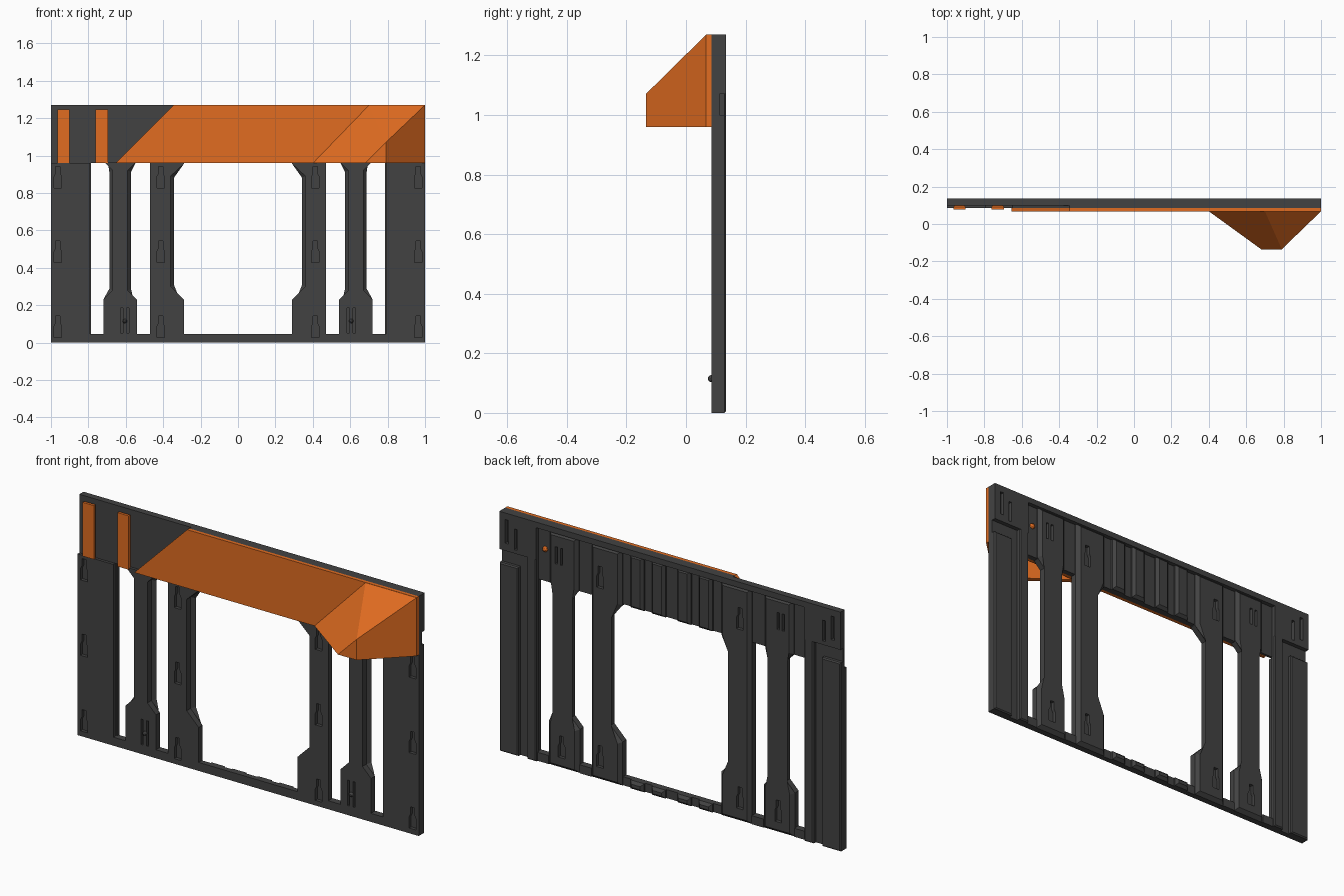
import bpy, bmesh
from mathutils import Vector

if "Cube" in bpy.data.objects:
    bpy.data.objects.remove(bpy.data.objects["Cube"])


def material(name, rgb):
    m = bpy.data.materials.new(name)
    m.diffuse_color = (*rgb, 1)
    m.use_nodes = True
    m.node_tree.nodes["Principled BSDF"].inputs["Base Color"].default_value = m.diffuse_color
    return m


DARK = material("dark_plastic", (0.055, 0.055, 0.055))
ORANGE = material("orange_plastic", (0.75, 0.15, 0.015))
FRONT, BAND, BASE, BACK = 0.085, 0.10, 0.113, 0.135   # y levels of the panel


def finish(name, bm, mat):
    bmesh.ops.recalc_face_normals(bm, faces=bm.faces)
    me = bpy.data.meshes.new(name)
    bm.to_mesh(me)
    bm.free()
    me.materials.append(mat)
    ob = bpy.data.objects.new(name, me)
    bpy.context.collection.objects.link(ob)
    return ob


def add_prism(bm, pts, y0, y1):
    n = len(pts)
    a = [bm.verts.new((x, y0, z)) for x, z in pts]
    b = [bm.verts.new((x, y1, z)) for x, z in pts]
    bm.faces.new(a)
    bm.faces.new(b[::-1])
    for i in range(n):
        j = (i + 1) % n
        bm.faces.new((a[i], b[i], b[j], a[j]))
    return b


def prism(name, pts, y0, y1, chamfer=0, mat=DARK):
    """Extrude an x-z outline along y, optionally chamfering the back rim."""
    bm = bmesh.new()
    back = set(add_prism(bm, pts, y0, y1))
    if chamfer:
        rim = [e for e in bm.edges if set(e.verts) <= back]
        bmesh.ops.bevel(bm, geom=rim, offset=chamfer, segments=1, affect='EDGES')
    return finish(name, bm, mat)


def rect(x0, x1, z0, z1):
    return [(x0, z0), (x1, z0), (x1, z1), (x0, z1)]


def keyhole(x, z):
    w, n = 0.02, 0.012
    return [(x - w, z), (x + w, z), (x + w, z + .06), (x + n, z + .075),
            (x + n, z + .115), (x - n, z + .115), (x - n, z + .075), (x - w, z + .06)]


def cut(ob, outlines, y0, y1):
    """Sink recesses with the given outlines into an object."""
    bm = bmesh.new()
    for pts in outlines:
        add_prism(bm, pts, y0, y1)
    cutter = finish("cutter", bm, DARK)
    cutter.hide_render = True
    mod = ob.modifiers.new("recess", 'BOOLEAN')
    mod.operation, mod.solver, mod.object = 'DIFFERENCE', 'EXACT', cutter
    bpy.context.view_layer.objects.active = ob
    bpy.ops.object.modifier_apply(modifier=mod.name)
    bpy.data.objects.remove(cutter)


def narrow_leg(top):
    return [(.54, 0), (.72, 0), (.72, .23), (.67, .28), (.67, .92), (.715, .965),
            (.715, top), (.545, top), (.545, .965), (.59, .92), (.59, .28), (.54, .23)]


def inner_leg(top):
    return [(.29, 0), (.47, 0), (.47, top), (.29, top), (.29, .955),
            (.36, .89), (.36, .30), (.29, .23)]


KEY_Z = (.027, .427, .827)

for s, side in ((-1, "left"), (1, "right")):
    def flip(pts):
        return [(s * x, z) for x, z in pts]

    # outer post: front plate, two back ribs and the upper corner block
    post = prism(f"outer_post_{side}", flip(rect(.79, 1, 0, .96)), FRONT, BASE)
    cut(post, [keyhole(s * .963, z) for z in KEY_Z], FRONT - .02, FRONT + .018)
    prism(f"outer_rib_{side}", flip(rect(.89, 1, 0, 1.0)), BASE - .005, BACK, .006)
    prism(f"post_rib_{side}", flip(rect(.785, .84, 0, 1.08)), BASE - .005, BACK, .006)
    corner = prism(f"corner_block_{side}", flip(rect(.785, 1, 1.07, 1.245)), BASE - .005, BACK)
    cut(corner, [flip(rect(.945, .965, 1.11, 1.235)), flip(rect(.895, .912, 1.09, 1.2))],
        BASE + .002, BACK + .02)

    # narrow leg with clip slots and snap bump
    leg = prism(f"narrow_leg_{side}", flip(narrow_leg(.966))[:], FRONT + 0, BASE)
    slots = [rect(s * .605 + d - .006, s * .605 + d + .006, .05, .185) for d in (-.016, .016)]
    cut(leg, slots, FRONT - .02, FRONT + .018)
    back = prism(f"narrow_leg_back_{side}", flip(narrow_leg(1.245)), BASE - .005, BACK, .018)
    cut(back, [keyhole(s * .635, .06), rect(s * .65 - .022, s * .65 - .008, 1.08, 1.17),
               rect(s * .65 + .008, s * .65 + .022, 1.08, 1.17)], BASE + .004, BACK + .02)
    bm = bmesh.new()
    bmesh.ops.create_icosphere(bm, subdivisions=2, radius=.012)
    bmesh.ops.translate(bm, verts=bm.verts, vec=(s * .605, FRONT, .115))
    finish(f"snap_bump_{side}", bm, DARK)

    # inner leg framing the wide opening
    leg = prism(f"inner_leg_{side}", flip(inner_leg(.96)), FRONT, BASE)
    cut(leg, [keyhole(s * .413, z) for z in KEY_Z], FRONT - .02, FRONT + .018)
    back = prism(f"inner_leg_back_{side}", flip(inner_leg(1.245)), BASE - .005, BACK, .018)
    cut(back, [keyhole(s * .41, .07), keyhole(s * .41, 1.02)], BASE + .004, BACK + .02)

    # sill pieces between the legs
    for i, (x0, x1) in enumerate(((.72, .79), (.47, .54))):
        prism(f"sill_{side}_{i}", flip(rect(x0, x1, 0, .045)), FRONT, BASE + .008)

    # vertical ribs behind the header and the centre sill
    for i, x in enumerate((.075, .2)):
        for part, z0, z1 in (("header", .96, 1.245), ("sill", 0, .045)):
            prism(f"{part}_rib_{side}_{i}", flip(rect(x - .04, x + .04, z0, z1)),
                  BASE - .005, BACK, .014)

prism("sill_centre", rect(-.29, .29, 0, .045), FRONT, BASE)

# header band with a full depth rim along the top
prism("header_band", rect(-1, 1, .96, 1.27), BAND, BASE)
prism("header_rim", rect(-1, 1, 1.24, 1.27), BASE - .005, BACK)
SLANT = [(-.655, .96), (1, .96), (1, 1.27), (-.345, 1.27)]
prism("header_pad", SLANT, FRONT, BAND + .002)

# orange facing plate, two dovetail strips and a pin
prism("facing_plate", SLANT, .067, FRONT, mat=ORANGE)
for i, x in enumerate((-.933, -.728)):
    prism(f"dovetail_strip_{i}", rect(x - .033, x + .033, .96, 1.245), .078, BAND + .004,
          .012, ORANGE)
bm = bmesh.new()
bmesh.ops.create_icosphere(bm, subdivisions=2, radius=.015)
bmesh.ops.translate(bm, verts=bm.verts, vec=(.745, BASE, 1.13))
finish("rear_pin", bm, ORANGE)

# hollow faceted wedge on the plate, open underneath
outer = [Vector(p) for p in ((.40, .068, .96), (.70, .068, 1.27), (1, .068, 1.27), (1, .068, .96),
                             (.68, -.135, .96), (.79, -.135, 1.07), (.79, -.135, .96))]
pivot = Vector((.79, .068, .96))
bm = bmesh.new()
o = [bm.verts.new(p) for p in outer]
inn = [bm.verts.new(pivot + (p - pivot) * .89) for p in outer]
for f in ((0, 4, 5, 1), (1, 5, 2), (4, 6, 5), (6, 3, 2, 5)):
    bm.faces.new([o[k] for k in f])
    bm.faces.new([inn[k] for k in reversed(f)])
rim = (0, 4, 6, 3, 2, 1)
for i, k in enumerate(rim):
    j = rim[(i + 1) % len(rim)]
    bm.faces.new((o[k], inn[k], inn[j], o[j]))
finish("wedge", bm, ORANGE)
